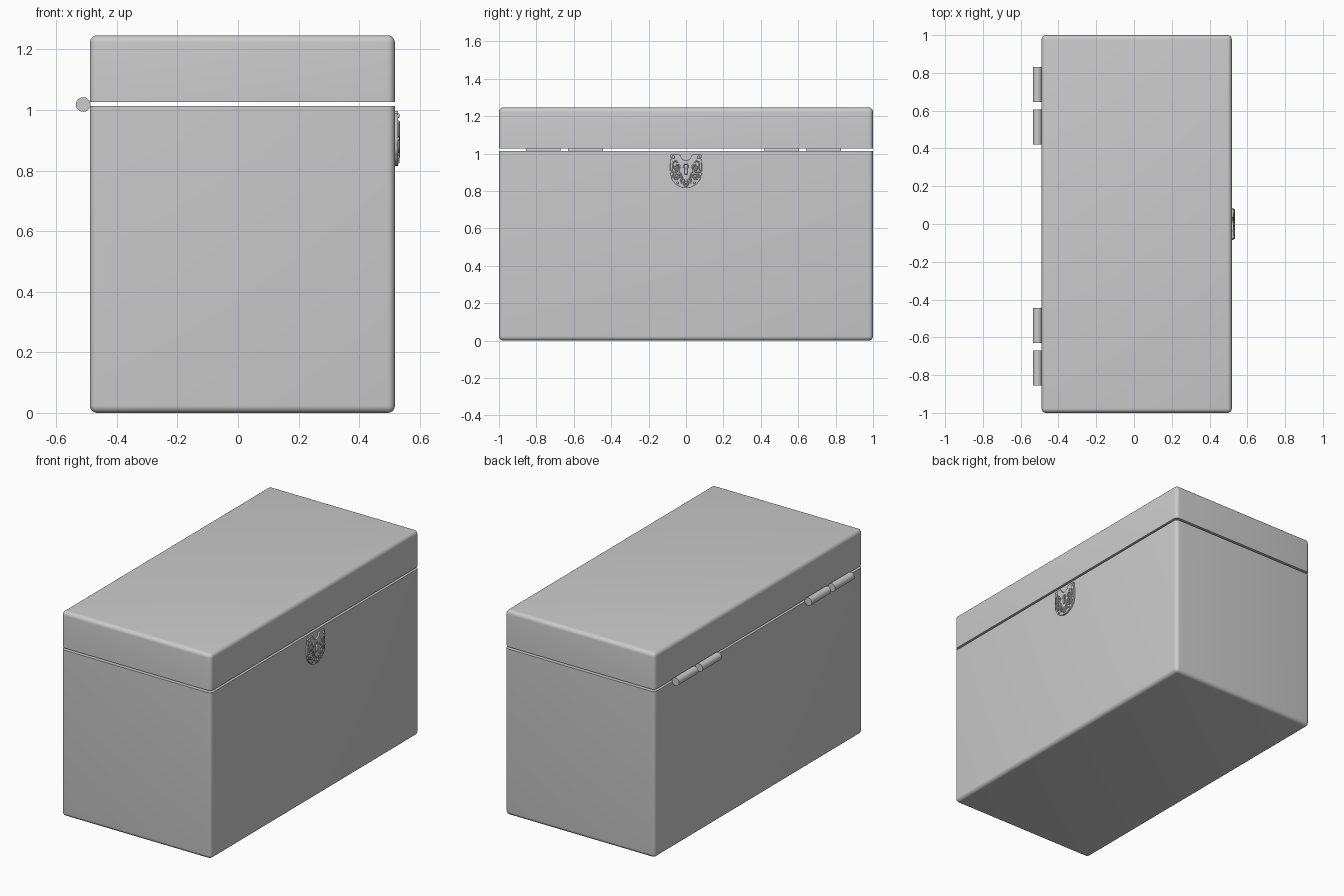
import bpy, bmesh
from math import pi, sin, cos, radians

if "Cube" in bpy.data.objects:
    bpy.data.objects.remove(bpy.data.objects["Cube"])

X0, X1 = -0.489, 0.518      # back and front walls
WALL = 0.05
PLATE_Z = 0.905             # centre height of the lock plate


def activate(o):
    bpy.ops.object.select_all(action='DESELECT')
    o.select_set(True)
    bpy.context.view_layer.objects.active = o


def smooth(o, angle=40):
    activate(o)
    bpy.ops.object.shade_smooth_by_angle(angle=radians(angle))


def block(name, lo, hi, rim=None, radius=0.0):
    """Box between two corners; every edge is rounded except those lying at height rim."""
    bm = bmesh.new()
    bmesh.ops.create_cube(bm, size=1)
    for v in bm.verts:
        v.co = [lo[i] if v.co[i] < 0 else hi[i] for i in range(3)]
    if radius:
        edges = [e for e in bm.edges if not all(abs(v.co.z - rim) < 1e-4 for v in e.verts)]
        bmesh.ops.bevel(bm, geom=edges, offset=radius, segments=6, profile=0.5, affect='EDGES')
    me = bpy.data.meshes.new(name)
    bm.to_mesh(me)
    bm.free()
    o = bpy.data.objects.new(name, me)
    bpy.context.collection.objects.link(o)
    return o


def hollow_box(name, z0, z1, rim, cut0, cut1):
    o = block(name, (X0, -1, z0), (X1, 1, z1), rim, 0.024)
    cutter = block("cutter", (X0 + WALL, -1 + WALL, cut0), (X1 - WALL, 1 - WALL, cut1))
    cutter.hide_render = True
    m = o.modifiers.new("hollow", 'BOOLEAN')
    m.operation, m.solver, m.object = 'DIFFERENCE', 'EXACT', cutter
    activate(o)
    bpy.ops.object.modifier_apply(modifier=m.name)
    bpy.data.objects.remove(cutter)
    smooth(o)


# Box body and lid, separated by a thin gap
hollow_box("box_body", 0, 1.013, 1.013, WALL, 1.1)
hollow_box("lid", 1.026, 1.246, 1.026, 0.9, 1.246 - WALL)

# Hinge barrels along the back
for i, (a, b) in enumerate([(0.42, 0.605), (0.645, 0.83), (-0.63, -0.445), (-0.855, -0.67)]):
    bpy.ops.mesh.primitive_cylinder_add(vertices=32, radius=0.024, depth=b - a,
                                        location=(-0.511, (a + b) / 2, 1.018),
                                        rotation=(pi / 2, 0, 0))
    o = bpy.context.object
    o.name = f"hinge_barrel_{i + 1}"
    smooth(o)


def plate_curve(name, splines, x, dim, depth, extrude=0.0, offset=0.0, cyclic=True):
    """Curve drawn in the plane of the lock plate (local x -> y, local y -> z)."""
    cu = bpy.data.curves.new(name, 'CURVE')
    cu.dimensions = dim
    if dim == '2D':
        cu.fill_mode = 'BOTH'
    cu.bevel_depth, cu.bevel_resolution = depth, 2
    cu.extrude, cu.offset = extrude, offset
    cu.use_fill_caps = True
    for pts in splines:
        s = cu.splines.new('POLY')
        s.points.add(len(pts) - 1)
        for p, (u, v) in zip(s.points, pts):
            p.co = (u, v, 0, 1)
        s.use_cyclic_u = cyclic
    o = bpy.data.objects.new(name, cu)
    bpy.context.collection.objects.link(o)
    o.location = (x, 0, PLATE_Z)
    o.rotation_euler = (pi / 2, 0, pi / 2)
    activate(o)
    bpy.ops.object.convert(target='MESH')
    smooth(bpy.context.object)


def mirrored(pts):
    return [(-u, v) for u, v in pts]


def circle(u, v, r, n=16, k=1.0):
    return [(u + r * cos(2 * pi * i / n), v + k * r * sin(2 * pi * i / n)) for i in range(n)]


def spiral(u, v, r0, r1, a0, a1, n=36):
    out = []
    for i in range(n + 1):
        t = i / n
        r, a = r0 + (r1 - r0) * t, radians(a0 + (a1 - a0) * t)
        out.append((u + r * cos(a), v + r * sin(a)))
    return out


# Shield-shaped plate: notched top, gently scalloped round bottom
half = [(0.012, 0.061), (0.022, 0.068), (0.028, 0.08), (0.036, 0.091), (0.078, 0.091),
        (0.084, 0.084), (0.080, 0.07), (0.084, 0.055)]
for i in range(40):
    a = -pi / 2 * i / 40
    r = 1 - 0.02 * (1 - abs(cos(a * 7)))
    half.append((0.085 * r * cos(a), -0.005 + 0.085 * r * sin(a)))
outline = half + [(0, -0.09)] + mirrored(half)[::-1] + [(0, 0.058)]

# Keyhole: round top with a slimmer slot below
keyhole = [(0.010 * cos(radians(a)), 0.024 + 0.010 * sin(radians(a))) for a in range(-50, 231, 20)]
keyhole += [(-0.006, -0.012), (0.006, -0.012)]
plate_curve("lock_plate", [outline, keyhole], 0.5225, '2D', 0.0015, 0.004, -0.0015)
rim = [(u * 1.35, 0.01 + (v - 0.01) * 1.25) for u, v in keyhole]
plate_curve("keyhole_rim", [rim], 0.528, '3D', 0.003)

# Raised scrollwork, mirrored left and right
scrolls = [
    spiral(0.044, 0.022, 0.019, 0.004, -100, 420),
    spiral(0.050, -0.026, 0.023, 0.005, 100, -460),
    spiral(0.022, -0.052, 0.015, 0.004, 60, 480),
    [(0.041, 0.003), (0.030, -0.006), (0.026, -0.02), (0.020, -0.038)],
    [(0.045, 0.045), (0.055, 0.056), (0.068, 0.05), (0.072, 0.03), (0.070, 0.008)],
]
plate_curve("scrollwork", scrolls + [mirrored(s) for s in scrolls], 0.530, '3D', 0.004, cyclic=False)

# Corner studs and bottom rosette
studs = [(s * u, v, r) for s in (-1, 1)
         for u, v, r in [(0.068, 0.076, 0.008), (0.074, 0.0, 0.006), (0.044, 0.022, 0.006),
                         (0.050, -0.026, 0.007), (0.045, -0.062, 0.006)]]
studs += [(0.009 * cos(k * pi / 3), -0.068 + 0.009 * sin(k * pi / 3), 0.006) for k in range(6)]
for i, (u, v, r) in enumerate(studs):
    bpy.ops.mesh.primitive_uv_sphere_add(segments=14, ring_count=8, radius=r,
                                         location=(0.528, u, PLATE_Z + v))
    o = bpy.context.object
    o.name = f"plate_stud_{i + 1}"
    o.scale.x = 0.006 / r
    smooth(o)
